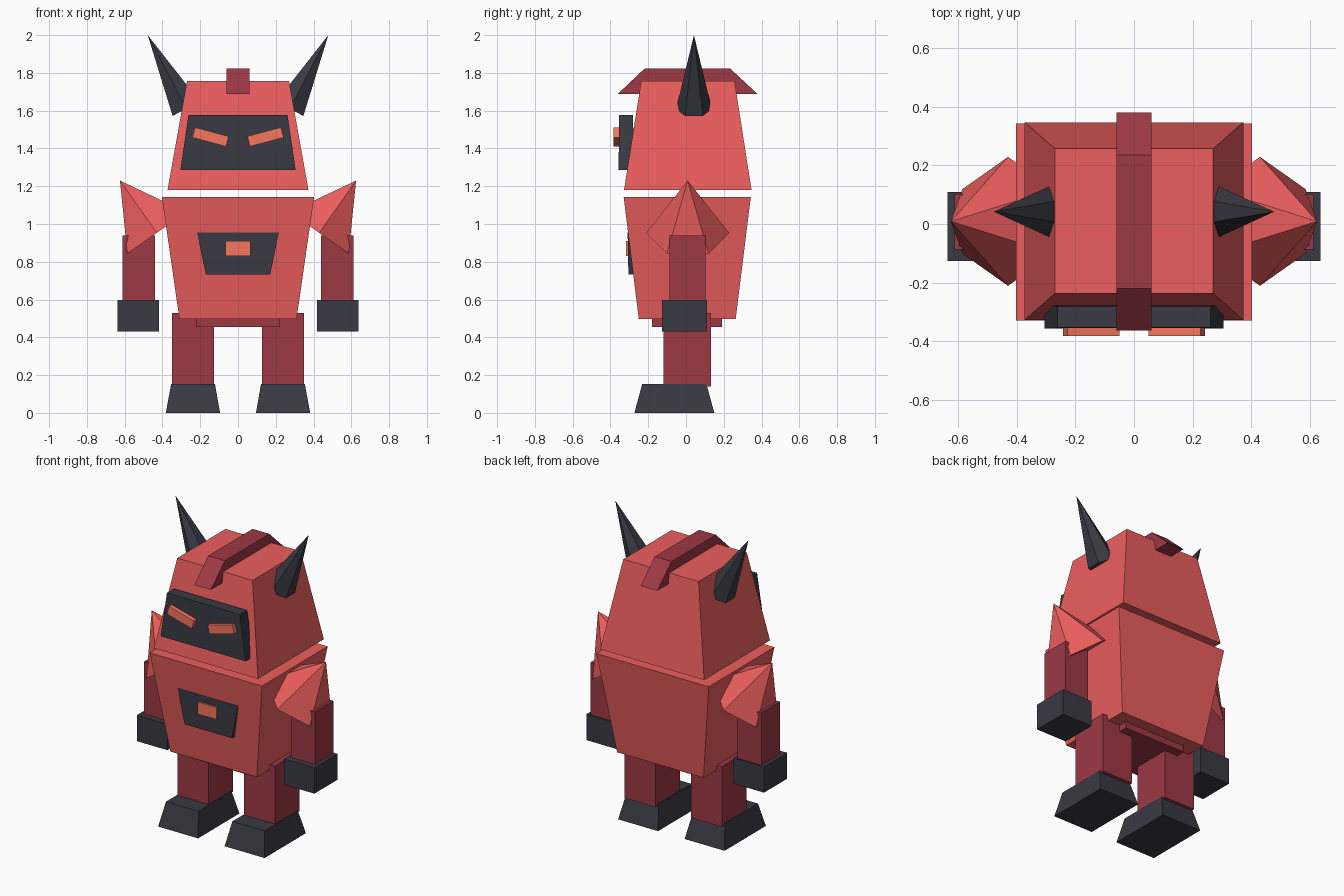
import bpy, bmesh, math
from mathutils import Vector, Matrix

if "Cube" in bpy.data.objects:
    bpy.data.objects.remove(bpy.data.objects["Cube"])


def material(name, rgb):
    m = bpy.data.materials.new(name)
    m.diffuse_color = (*rgb, 1)
    m.use_nodes = True
    m.node_tree.nodes["Principled BSDF"].inputs["Base Color"].default_value = m.diffuse_color
    return m


RED = material("red", (0.84, 0.112, 0.112))
MAROON = material("maroon", (0.34, 0.04, 0.06))
DARK = material("charcoal", (0.041, 0.043, 0.056))
ORANGE = material("orange", (0.92, 0.18, 0.11))


def finish(name, bm, mat, mirror):
    bmesh.ops.recalc_face_normals(bm, faces=bm.faces)
    me = bpy.data.meshes.new(name)
    bm.to_mesh(me)
    bm.free()
    me.materials.append(mat)
    ob = bpy.data.objects.new(name, me)
    bpy.context.collection.objects.link(ob)
    if mirror:
        ob.modifiers.new("mirror", 'MIRROR').use_mirror_merge = False
    return ob


def block(name, mat, z, bottom, top=None, mirror=False, roll=0):
    """Box or frustum; bottom and top are (x0, x1, y0, y1)."""
    bm = bmesh.new()
    rings = []
    for h, (x0, x1, y0, y1) in zip(z, (bottom, top or bottom)):
        rings.append([bm.verts.new((x, y, h)) for x, y in
                      ((x0, y0), (x1, y0), (x1, y1), (x0, y1))])
    lo, hi = rings
    bm.faces.new(lo)
    bm.faces.new(hi)
    for i in range(4):
        j = (i + 1) % 4
        bm.faces.new((lo[i], lo[j], hi[j], hi[i]))
    if roll:
        c = sum((v.co for v in bm.verts), Vector()) / 8
        bmesh.ops.rotate(bm, verts=bm.verts, cent=c,
                         matrix=Matrix.Rotation(roll, 3, 'Y'))
    return finish(name, bm, mat, mirror)


def spike(name, mat, base, tip, radius, sides=6):
    """Mirrored cone from base centre to tip, with a corner on the y axis."""
    base, tip = Vector(base), Vector(tip)
    u = Vector((0, 1, 0))
    w = (tip - base).normalized().cross(u)
    bm = bmesh.new()
    ring = []
    for i in range(sides):
        a = 2 * math.pi * i / sides
        ring.append(bm.verts.new(base + radius * (math.cos(a) * u + math.sin(a) * w)))
    apex = bm.verts.new(tip)
    bm.faces.new(ring)
    for i in range(sides):
        bm.faces.new((ring[i], ring[(i + 1) % sides], apex))
    return finish(name, bm, mat, True)


# Head, crest and horns
block("head", RED, (1.18, 1.757), (-0.373, 0.373, -0.328, 0.347), (-0.27, 0.27, -0.237, 0.257))
block("crest", MAROON, (1.687, 1.822), (-0.06, 0.06, -0.363, 0.38), (-0.06, 0.06, -0.22, 0.235))
spike("horn", DARK, (0.274, 0.042, 1.61), (0.478, 0.042, 2.0), 0.094)

# Face plate and slanted eyes
block("visor", DARK, (1.287, 1.578), (-0.305, 0.305, -0.357, -0.27), (-0.262, 0.262, -0.354, -0.282))
block("eye", ORANGE, (1.433, 1.489), (0.053, 0.238, -0.383, -0.33), mirror=True,
      roll=-math.radians(15))

# Torso, chest plate and pelvis
block("torso", RED, (0.497, 1.143), (-0.31, 0.31, -0.25, 0.263), (-0.403, 0.403, -0.33, 0.343))
block("chest_plate", DARK, (0.733, 0.955), (-0.17, 0.17, -0.305, -0.24),
      (-0.217, 0.217, -0.309, -0.26))
block("chest_light", ORANGE, (0.831, 0.91), (-0.067, 0.067, -0.318, -0.28))
block("pelvis", MAROON, (0.455, 0.535), (-0.222, 0.222, -0.18, 0.19))

# Shoulders, arms and hands
spike("shoulder", RED, (0.43, 0.009, 0.953), (0.625, 0.009, 1.23), 0.22)
block("arm", MAROON, (0.58, 0.938), (0.44, 0.612, -0.087, 0.102), mirror=True)
block("hand", DARK, (0.43, 0.598), (0.418, 0.637, -0.127, 0.11), mirror=True)

# Legs and feet
block("leg", MAROON, (0.14, 0.53), (0.127, 0.349, -0.12, 0.132), mirror=True)
block("foot", DARK, (0, 0.153), (0.095, 0.382, -0.273, 0.15), (0.122, 0.354, -0.232, 0.108),
      mirror=True)
